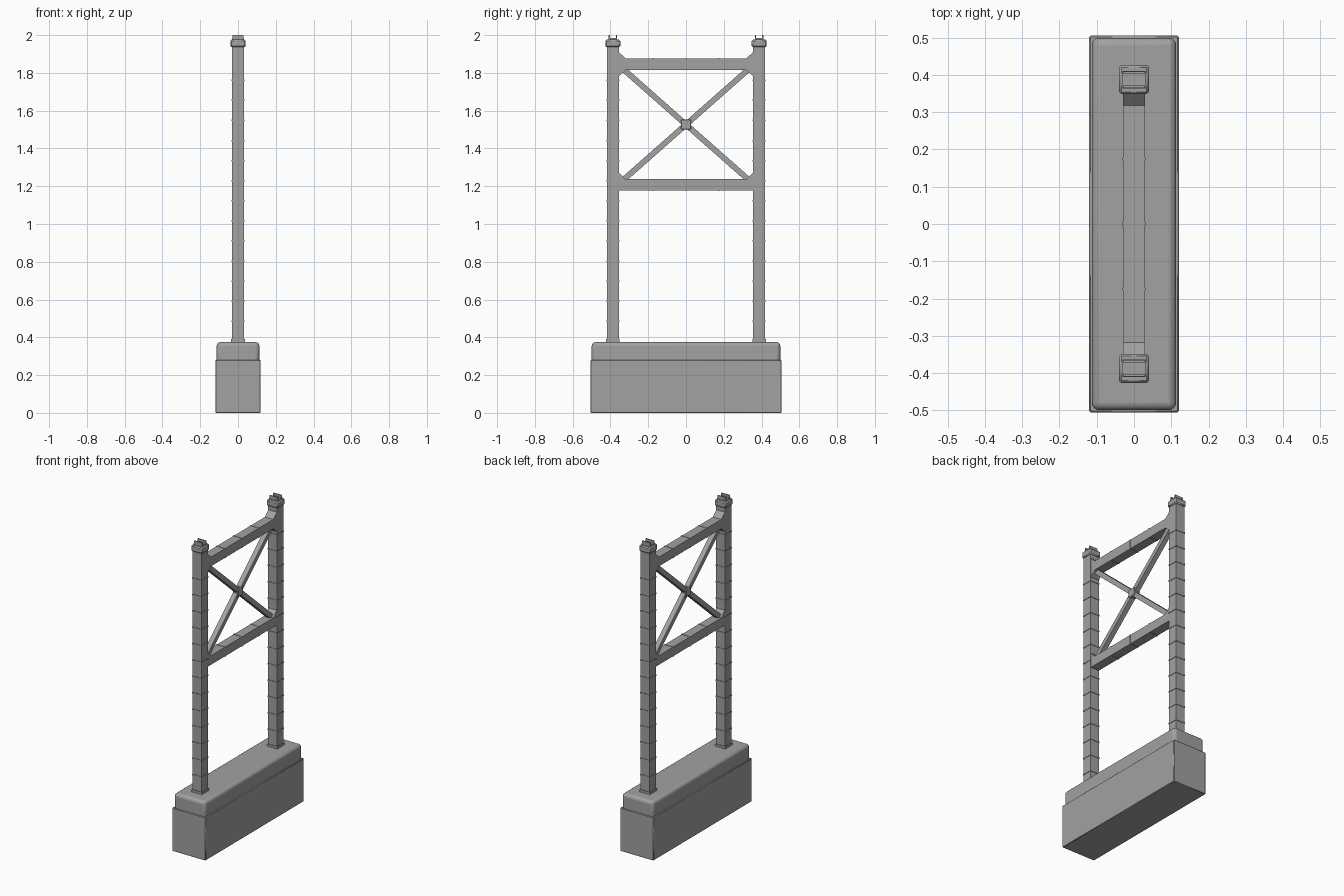
import bpy, bmesh, math
from mathutils import Vector

old = bpy.data.objects.get("Cube")
if old:
    bpy.data.objects.remove(old, do_unlink=True)

GREY = (0.36, 0.36, 0.36, 1)
mat = bpy.data.materials.new("steel grey")
mat.diffuse_color = GREY
mat.use_nodes = True
bsdf = mat.node_tree.nodes["Principled BSDF"]
bsdf.inputs["Base Color"].default_value = GREY
bsdf.inputs["Roughness"].default_value = 0.7


def box(name, centre, size, tilt=0, bevel=0, segments=1):
    """Box by centre and full size, tilted about x."""
    bpy.ops.mesh.primitive_cube_add(size=1, location=centre, rotation=(tilt, 0, 0))
    ob = bpy.context.object
    ob.name = name
    ob.scale = size
    bpy.ops.object.transform_apply(location=False, rotation=False, scale=True)
    ob.data.materials.append(mat)
    if bevel:
        mod = ob.modifiers.new("Bevel", "BEVEL")
        mod.width, mod.segments = bevel, segments
        bpy.ops.object.shade_smooth_by_angle(angle=math.radians(40))
    return ob


def gusset(name, side, z, rise):
    """Triangular prism in the corner between leg and beam."""
    bm = bmesh.new()
    corners = [(0.357, z), (0.318, z), (0.357, z + rise)]
    face = bm.faces.new([bm.verts.new((-0.03, side * y, h)) for y, h in corners])
    out = bmesh.ops.extrude_face_region(bm, geom=[face])
    verts = [v for v in out["geom"] if isinstance(v, bmesh.types.BMVert)]
    bmesh.ops.translate(bm, verts=verts, vec=(0.06, 0, 0))
    bmesh.ops.recalc_face_normals(bm, faces=bm.faces)
    mesh = bpy.data.meshes.new(name)
    bm.to_mesh(mesh)
    bm.free()
    mesh.materials.append(mat)
    bpy.context.collection.objects.link(bpy.data.objects.new(name, mesh))


# Concrete pier: plain block with a rounded upper course
box("pier_block", (0, 0, 0.14), (0.24, 1.01, 0.28), bevel=0.003)
box("pier_cap", (0, 0, 0.317), (0.226, 0.998, 0.116), bevel=0.02, segments=4)

LEG_Y = 0.387
BOTTOM, TOP = 1.207, 1.846

for side, word in ((-1, "front"), (1, "back")):
    y = side * LEG_Y
    # Leg with foot plate, joint bands and cap
    box(word + "_leg", (0, y, 1.16), (0.064, 0.064, 1.58))
    box(word + "_foot", (0, y, 0.382), (0.072, 0.072, 0.016))
    for i in range(13):
        box(word + "_leg_band", (0, y, 0.485 + i * 0.1063), (0.07, 0.07, 0.008))
    box(word + "_leg_cap", (0, y, 1.956), (0.08, 0.078, 0.04), bevel=0.006)
    box(word + "_saddle_base", (0, y, 1.979), (0.062, 0.046, 0.012))
    for offset in (-0.019, 0.019):
        box(word + "_saddle_plate", (0, y + offset, 1.985), (0.06, 0.007, 0.03))
    # Corner gussets
    gusset(word + "_gusset_upper", side, TOP + 0.03, 0.035)
    gusset(word + "_gusset_under", side, TOP - 0.03, -0.035)
    gusset(word + "_gusset_lower", side, BOTTOM + 0.028, 0.04)

# Cross beams with joint bands
for z, word in ((BOTTOM, "lower"), (TOP, "upper")):
    box(word + "_beam", (0, 0, z), (0.06, 0.72, 0.06))
    for y in (-0.174, 0, 0.174):
        box(word + "_beam_band", (0, y, z), (0.064, 0.007, 0.064))

# Diagonal bracing and its centre block
start, end = Vector((0, -0.345, BOTTOM + 0.015)), Vector((0, 0.345, TOP - 0.015))
span = end - start
angle = math.atan2(span.z, span.y)
for sign in (-1, 1):
    box("diagonal_brace", (start + end) / 2, (0.032, span.length, 0.03), tilt=sign * angle)
box("brace_hub", (start + end) / 2, (0.042, 0.054, 0.054), bevel=0.004)
